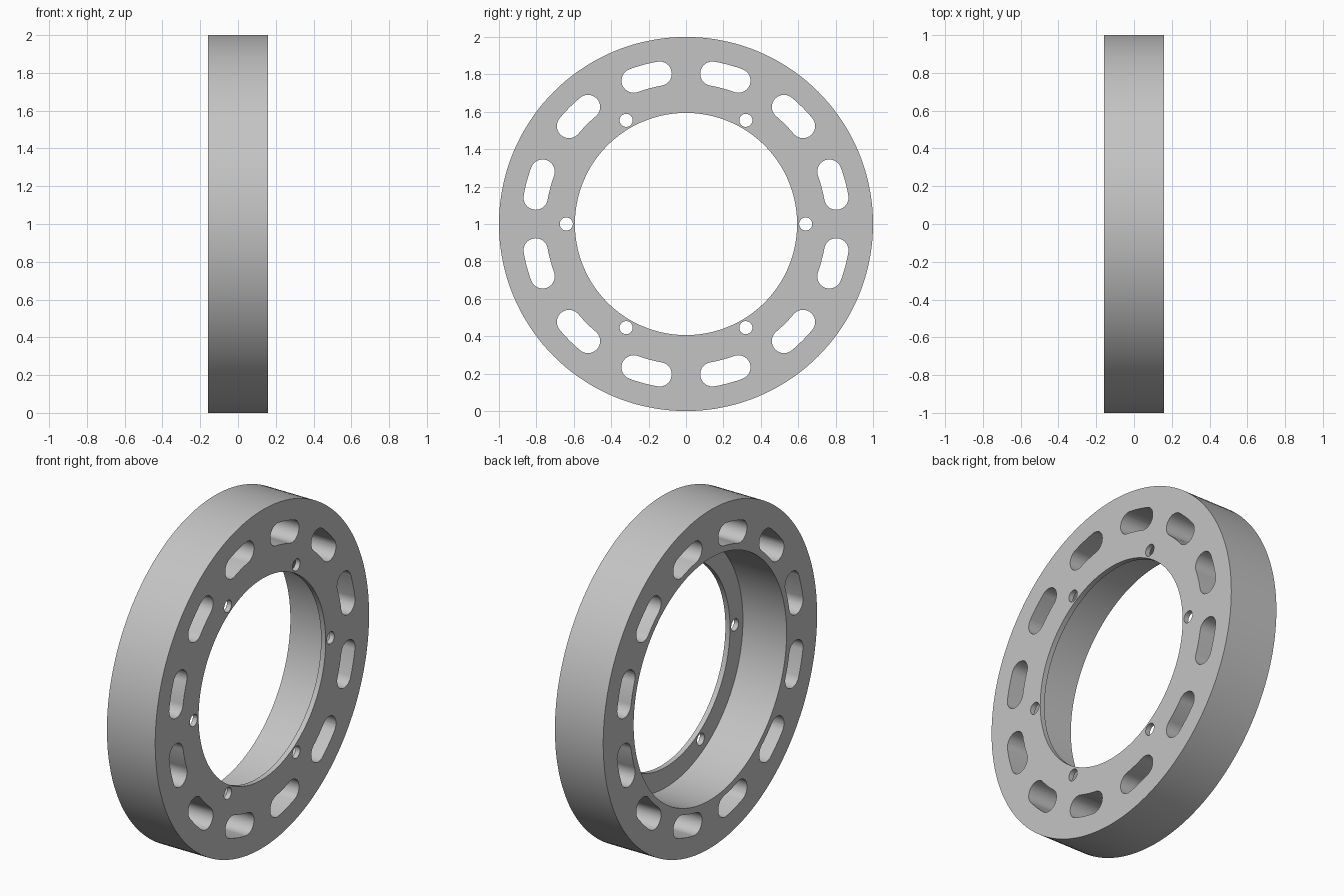
import bpy
import bmesh
from math import sin, cos, pi, radians
from mathutils import Matrix

HALF = 0.158          # half of the ring's depth along x
OUTER, RECESS, BORE = 1.0, 0.715, 0.594
LIP = 0.03            # thickness of the inner flange
SEGMENTS = 144

if "Cube" in bpy.data.objects:
    bpy.data.objects.remove(bpy.data.objects["Cube"], do_unlink=True)

grey = bpy.data.materials.new("light grey metal")
grey.use_nodes = True
grey.diffuse_color = (0.55, 0.55, 0.55, 1)
grey.node_tree.nodes["Principled BSDF"].inputs["Base Color"].default_value = (0.55, 0.55, 0.55, 1)


def make_object(name, bm):
    bmesh.ops.recalc_face_normals(bm, faces=bm.faces)
    mesh = bpy.data.meshes.new(name)
    bm.to_mesh(mesh)
    bm.free()
    mesh.materials.append(grey)
    obj = bpy.data.objects.new(name, mesh)
    bpy.context.collection.objects.link(obj)
    obj.location.z = OUTER
    return obj


def add_prism(bm, outline):
    """Extrude a closed (y, z) outline along x, past both ring faces."""
    face = bm.faces.new([bm.verts.new((-0.3, y, z)) for y, z in outline])
    top = bmesh.ops.extrude_face_region(bm, geom=[face])["geom"]
    verts = [v for v in top if isinstance(v, bmesh.types.BMVert)]
    bmesh.ops.translate(bm, verts=verts, vec=(0.6, 0, 0))


def polar(radius, angle):
    return radius * cos(angle), radius * sin(angle)


def slot_outline(middle, radius=0.816, half_width=0.065, half_angle=radians(5.05)):
    """Curved slot: two arcs about the ring axis joined by round ends."""
    points = []
    for side in (1, -1):
        end = middle + side * half_angle
        cy, cz = polar(radius, end)
        # long arc leading up to this end
        for i in range(1, 8):
            t = -1 + i / 4
            points.append(polar(radius + side * half_width, middle + side * t * half_angle))
        # round end
        start = end if side == 1 else end + pi
        for i in range(17):
            dy, dz = polar(half_width, start + pi * i / 16)
            points.append((cy + dy, cz + dz))
    return points


def hole_outline(angle, radius=0.64, hole_radius=0.035):
    cy, cz = polar(radius, angle)
    return [(cy + dy, cz + dz) for dy, dz in
            (polar(hole_radius, 2 * pi * i / 32) for i in range(32))]


# Ring body: stepped section turned about the x axis
profile = [(-HALF, OUTER), (HALF, OUTER), (HALF, BORE),
           (HALF - LIP, BORE), (HALF - LIP, RECESS), (-HALF, RECESS)]
bm = bmesh.new()
loops = []
for i in range(SEGMENTS):
    turn = Matrix.Rotation(2 * pi * i / SEGMENTS, 3, 'X')
    loops.append([bm.verts.new(turn @ Matrix.Identity(3).col[0] * x
                               + turn.col[2] * r) for x, r in profile])
for i, loop in enumerate(loops):
    following = loops[(i + 1) % SEGMENTS]
    for j in range(len(profile)):
        k = (j + 1) % len(profile)
        bm.faces.new((loop[j], loop[k], following[k], following[j]))
ring = make_object("flanged_ring", bm)

# Twelve curved slots and six small bolt holes
bm = bmesh.new()
for i in range(12):
    add_prism(bm, slot_outline(radians(15 + 30 * i)))
for i in range(6):
    add_prism(bm, hole_outline(radians(60 * i)))
cutter = make_object("opening_cutter", bm)
cutter.hide_render = True

cut = ring.modifiers.new("openings", 'BOOLEAN')
cut.operation = 'DIFFERENCE'
cut.solver = 'EXACT'
cut.object = cutter

bpy.context.view_layer.objects.active = ring
ring.select_set(True)
bpy.ops.object.modifier_apply(modifier=cut.name)
bpy.data.objects.remove(cutter, do_unlink=True)

# Smooth walls with crisp rims
bpy.ops.object.shade_smooth_by_angle(angle=radians(30))
